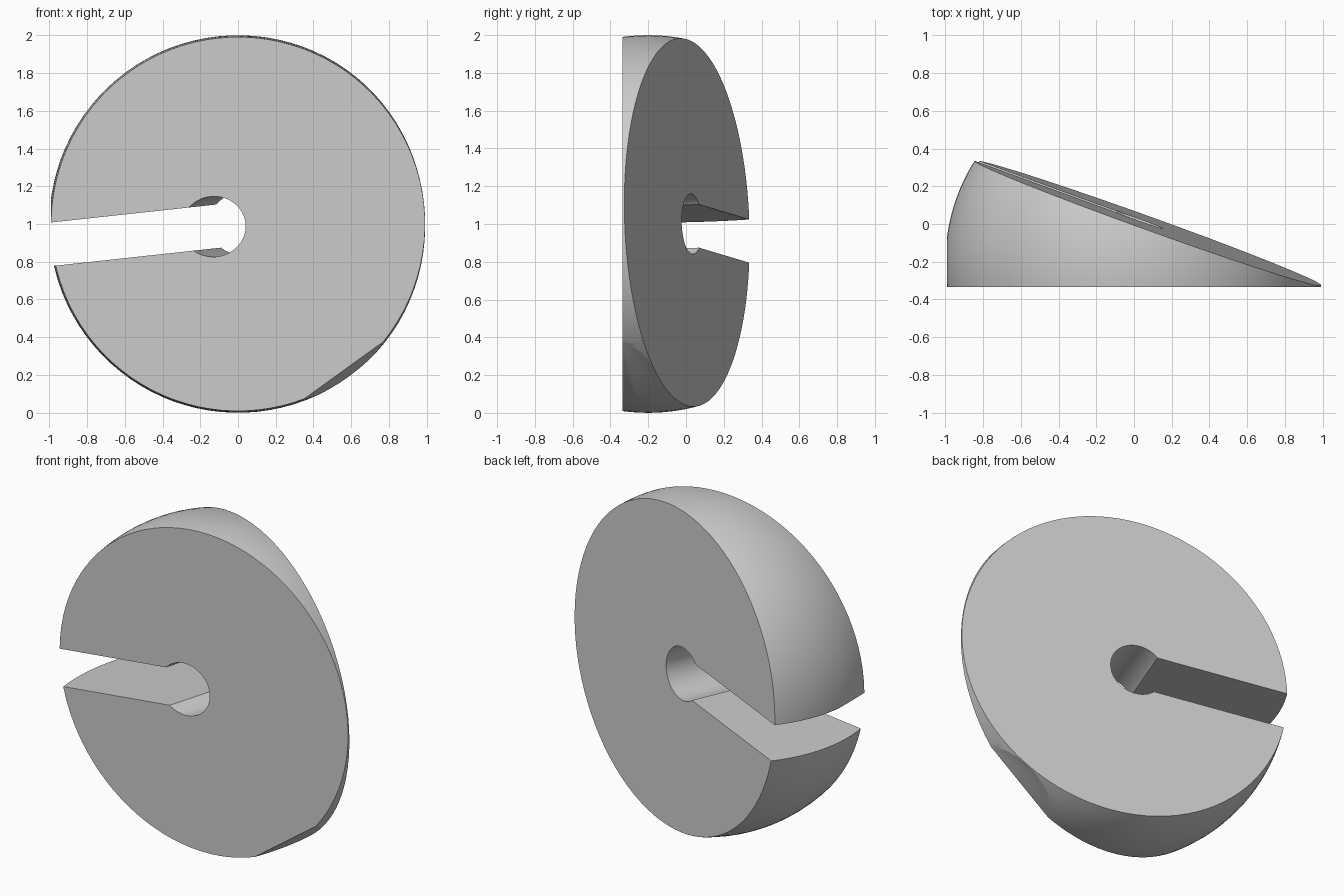
import bpy, bmesh, math
from mathutils import Matrix, Vector

cube = bpy.data.objects.get("Cube")
if cube:
    bpy.data.objects.remove(cube, do_unlink=True)

grey = bpy.data.materials.new("light grey")
grey.use_nodes = True
grey.diffuse_color = (0.6, 0.6, 0.6, 1)
grey.node_tree.nodes["Principled BSDF"].inputs["Base Color"].default_value = (0.6, 0.6, 0.6, 1)

FRONT = -0.335
TILT = Vector((0.34, 0.94, 0)).normalized()          # normal of the slanted back
SPIN = Matrix.Translation((0, 0, 1)) @ Matrix.Rotation(math.radians(-6.2), 4, 'Y')
ALONG_Y = Matrix.Rotation(math.radians(90), 4, 'X')


def make_object(name, bm):
    mesh = bpy.data.meshes.new(name)
    bm.to_mesh(mesh)
    bm.free()
    mesh.materials.append(grey)
    obj = bpy.data.objects.new(name, mesh)
    bpy.context.collection.objects.link(obj)
    return obj


def slice_off(bm, point, normal):
    """Remove everything beyond a plane and cap the opening."""
    geom = bm.verts[:] + bm.edges[:] + bm.faces[:]
    bmesh.ops.bisect_plane(bm, geom=geom, plane_co=point, plane_no=normal,
                           dist=1e-5, clear_outer=True)
    rim = [e for e in bm.edges if e.is_boundary]
    bmesh.ops.edgeloop_fill(bm, edges=rim)


# Ball trimmed by the flat front and the slanted back
bm = bmesh.new()
bmesh.ops.create_uvsphere(bm, u_segments=96, v_segments=64, radius=1,
                          matrix=Matrix.Translation((0, -0.2, 0)) @ ALONG_Y)
slice_off(bm, (0, FRONT, 0), (0, -1, 0))
slice_off(bm, (0.075, 0.005, 0), TILT)
bm.transform(SPIN)
# Small flats on the slot side and the lower rim
slice_off(bm, (-0.992, 0, 1), (-1, 0, 0))
slice_off(bm, (0.56, FRONT, 0.225), (0.57, -0.24, -0.79))
bmesh.ops.recalc_face_normals(bm, faces=bm.faces)
body = make_object("slotted_wedge_washer", bm)

# Centre hole, square to the slanted back
bm = bmesh.new()
turn = Vector((0, 0, 1)).rotation_difference(TILT).to_matrix().to_4x4()
bmesh.ops.create_cone(bm, cap_ends=True, segments=64, radius1=0.16, radius2=0.16, depth=2,
                      matrix=SPIN @ Matrix.Translation((0.002, 0.031, 0)) @ turn)
hole = make_object("hole_cutter", bm)

# Slot from the thick side into the hole
bm = bmesh.new()
bmesh.ops.create_cube(bm, size=1, matrix=SPIN @ Matrix.Translation((-0.76, 0, 0))
                      @ Matrix.Diagonal((1.4, 2, 0.23, 1)))
slot = make_object("slot_cutter", bm)

for cutter in (hole, slot):
    cutter.hide_render = True
    cutter.hide_set(True)
    mod = body.modifiers.new(cutter.name, 'BOOLEAN')
    mod.operation = 'DIFFERENCE'
    mod.solver = 'EXACT'
    mod.object = cutter

# Bake the cuts so that the cutters can go
bpy.context.view_layer.objects.active = body
body.select_set(True)
for mod in list(body.modifiers):
    bpy.ops.object.modifier_apply(modifier=mod.name)
for cutter in (hole, slot):
    bpy.data.objects.remove(cutter, do_unlink=True)
bpy.ops.object.shade_smooth_by_angle(angle=math.radians(15))
